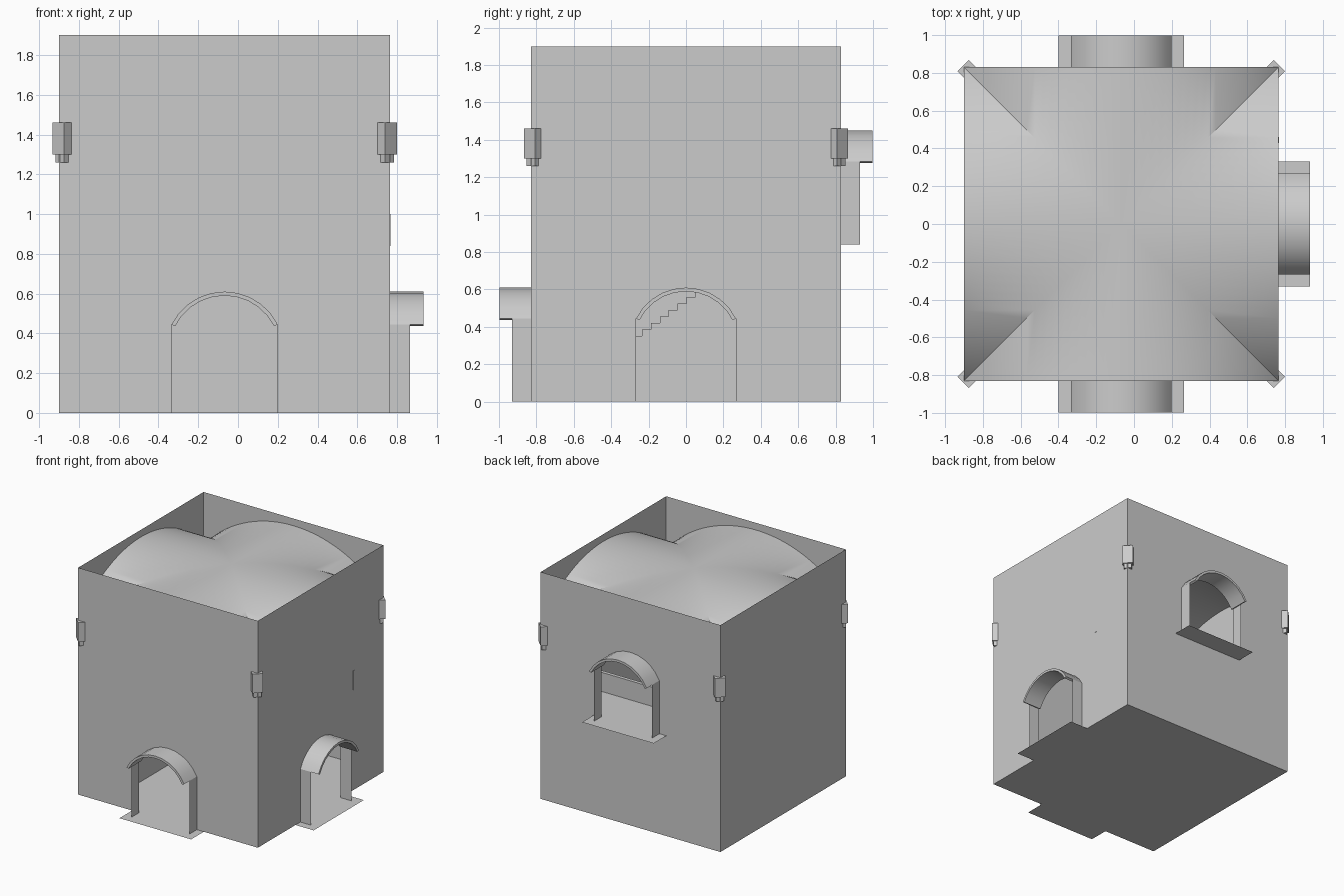
import bpy, bmesh, math
from mathutils import Matrix

if "Cube" in bpy.data.objects:
    bpy.data.objects.remove(bpy.data.objects["Cube"])

CX, HX, HY, TOP = -0.0675, 0.8325, 0.83, 1.9   # room centre, half sizes, wall height
DW, DR, DRISE = 0.267, 0.2985, 0.61            # door half width, arch radius, arch height
UP = 0.84                                      # upper floor level


def make(name, polys, mat=None, smooth=False):
    bm = bmesh.new()
    for p in polys:
        bm.faces.new([bm.verts.new(v) for v in p])
    bmesh.ops.remove_doubles(bm, verts=bm.verts, dist=1e-4)
    bmesh.ops.recalc_face_normals(bm, faces=bm.faces)
    if mat:
        bm.transform(mat)
    me = bpy.data.meshes.new(name)
    bm.to_mesh(me)
    bm.free()
    ob = bpy.data.objects.new(name, me)
    bpy.context.collection.objects.link(ob)
    if smooth:
        bpy.ops.object.select_all(action='DESELECT')
        ob.select_set(True)
        bpy.context.view_layer.objects.active = ob
        bpy.ops.object.shade_smooth_by_angle(angle=math.radians(35))
    return ob


def box(name, x0, x1, y0, y1, z0, z1, mat=None):
    polys = [[(x, y0, z0), (x, y1, z0), (x, y1, z1), (x, y0, z1)] for x in (x0, x1)]
    polys += [[(x0, y, z0), (x1, y, z0), (x1, y, z1), (x0, y, z1)] for y in (y0, y1)]
    polys += [[(x0, y0, z), (x1, y0, z), (x1, y1, z), (x0, y1, z)] for z in (z0, z1)]
    return make(name, polys, mat)


def door_arc(base, radius, n=10):
    a = math.asin(DW / DR)
    cz = base + DRISE - DR
    return [(radius * math.sin(a * (2 * i / n - 1)), cz + radius * math.cos(a * (2 * i / n - 1)))
            for i in range(n + 1)]


def side(turns):
    # local -y becomes the outward direction of the wall
    return Matrix.Translation((CX, 0, 0)) @ Matrix.Rotation(turns * math.pi / 2, 4, 'Z')


def wall(name, turns, h, d, base=None):
    m = side(turns)
    if base is None:
        make(name, [[(-h, -d, 0), (h, -d, 0), (h, -d, TOP), (-h, -d, TOP)]], m)
        return
    outer, inner = door_arc(base, DR), door_arc(base, DR - 0.02)
    ring = [(-h, base), (-DW, base)] + outer + [(DW, base), (h, base), (h, TOP), (-h, TOP)]
    polys = [[(u, -d, z) for u, z in ring]]
    if base > 0:
        low = [(-h, 0), (h, 0), (h, base), (DW, base), (-DW, base), (-h, base)]
        polys.append([(u, -d, z) for u, z in low])
    make(name, polys, m)
    # jambs and threshold outside the opening
    zs = outer[0][1]
    make(name + "_jambs", [[(s * DW, -d, base), (s * DW, -d - 0.1, base),
                            (s * DW, -d - 0.1, zs), (s * DW, -d, zs)] for s in (-1, 1)], m)
    e = d + 0.168
    make(name + "_threshold", [[(-0.332, -d, base), (0.332, -d, base),
                                (0.332, -e, base), (-0.332, -e, base)]], m)
    # arched hood
    sec = outer + inner[::-1]
    polys = [[(u, -y, z) for u, z in sec] for y in (d, e)]
    for (u0, z0), (u1, z1) in zip(sec, sec[1:] + sec[:1]):
        polys.append([(u0, -d, z0), (u1, -d, z1), (u1, -e, z1), (u0, -e, z0)])
    make(name + "_arch", polys, m, True)


wall("front_wall", 0, HX, HY, 0)
wall("right_wall", 1, HY, HX, 0)
wall("back_wall", 2, HX, HY, UP)
wall("left_wall", 3, HY, HX)

# Floor
x0, x1 = CX - HX, CX + HX
make("floor", [[(x0, -HY, 0), (x1, -HY, 0), (x1, HY, 0), (x0, HY, 0)]])

# Groin vault: four webs meeting on the diagonals
SPRING, RISE, N = 1.46, 0.38, 40
R = (HY ** 2 + RISE ** 2) / (2 * RISE)
A = math.asin(HY / R)
arc = [(R * math.sin(A * (2 * i / N - 1)), SPRING + RISE - R + R * math.cos(A * (2 * i / N - 1)))
       for i in range(N + 1)]
webs = []
for k in range(4):
    rot = Matrix.Rotation(k * math.pi / 2, 3, 'Z')
    for (u, z), (v, w) in zip(arc, arc[1:]):
        quad = [(u, -HY, z), (v, -HY, w), (v, -abs(v), w), (u, -abs(u), z)]
        quad = list(dict.fromkeys(quad))      # corner strips become triangles
        webs.append([rot @ Matrix.Translation(q).to_translation() for q in quad])
make("groin_vault", webs, Matrix.Translation((CX, 0, 0)) @ Matrix.Diagonal((HX / HY, 1, 1, 1)), True)

# Corner corbels carrying the vault
for sx in (-1, 1):
    for sy in (-1, 1):
        m = Matrix.Translation((CX + sx * 0.807, sy * 0.808, 0)) @ Matrix.Rotation(math.pi / 4, 4, 'Z')
        box("corbel", -0.042, 0.042, -0.042, 0.042, 1.30, 1.46, m)
        box("corbel_foot", -0.031, 0.031, -0.031, 0.031, 1.26, 1.30, m)

# Stair along the left wall
STEPS, Y0, Y1, XS = 24, -0.71, 0.43, -0.644
prof = [(Y0, 0)]
for i in range(STEPS):
    z = UP * (i + 1) / STEPS
    prof += [(Y0 + (Y1 - Y0) * i / STEPS, z), (Y0 + (Y1 - Y0) * (i + 1) / STEPS, z)]
prof.append((Y1, 0))
polys = [[(x, y, z) for y, z in prof] for x in (x0, XS)]
for (a, b), (c, d) in zip(prof, prof[1:] + prof[:1]):
    polys.append([(x0, a, b), (x0, c, d), (XS, c, d), (XS, a, b)])
make("stair", polys)

# Upper landing and its parapet
box("landing", x0, x1, Y1, HY, UP - 0.04, UP)
box("landing_parapet", XS, x1 + 0.002, Y1, Y1 + 0.03, UP, 1.0)
